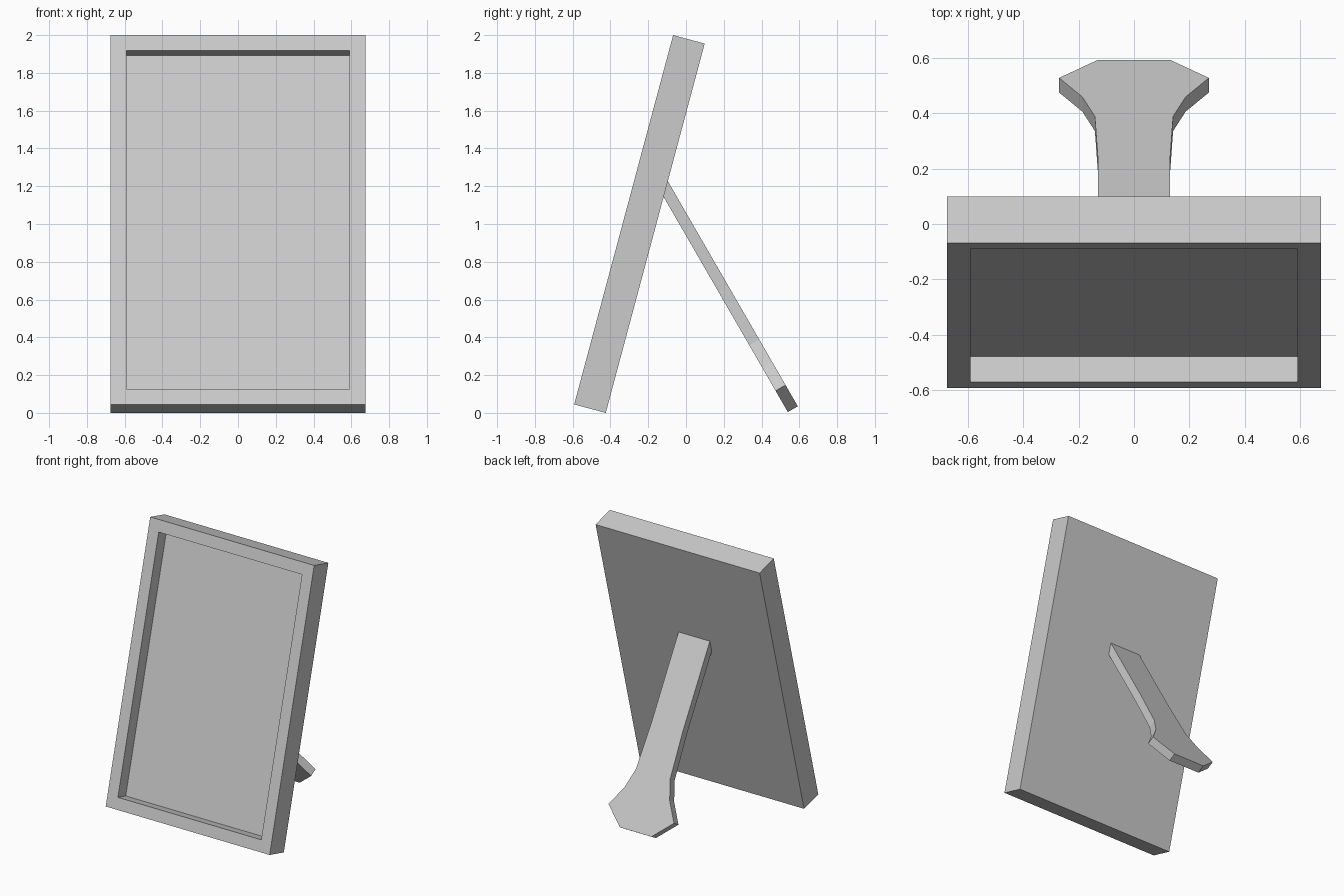
import bpy, bmesh
from math import radians
from mathutils import Matrix, Vector

if "Cube" in bpy.data.objects:
    bpy.data.objects.remove(bpy.data.objects["Cube"])


def finish(bm, name):
    bmesh.ops.recalc_face_normals(bm, faces=bm.faces)
    mesh = bpy.data.meshes.new(name)
    bm.to_mesh(mesh)
    bm.free()
    obj = bpy.data.objects.new(name, mesh)
    bpy.context.collection.objects.link(obj)
    return obj


# Frame sizes and its leaning placement (origin at front bottom edge)
W, T, L = 1.35, 0.173, 2.024
BORDER, RECESS = 0.12, 0.096
lean = Matrix.Translation((0, -0.592, 0.0448)) @ Matrix.Rotation(radians(-15), 4, 'X')

# Frame: slab with a recessed picture panel in the front
bm = bmesh.new()
bmesh.ops.create_cube(bm, size=1, matrix=Matrix.Translation((0, T / 2, L / 2))
                      @ Matrix.Diagonal((W, T, L, 1)))
bm.normal_update()
front = min(bm.faces, key=lambda f: f.calc_center_median().y)
bmesh.ops.inset_region(bm, faces=[front], thickness=BORDER, depth=0)
panel = bmesh.ops.extrude_discrete_faces(bm, faces=[front])["faces"][0]
bmesh.ops.translate(bm, verts=panel.verts, vec=(0, RECESS, 0))
bm.transform(lean)
finish(bm, "picture_frame")

# Easel leg: half outline (half width, distance from foot), mirrored
half = [(0.13, 0), (0.27, 0.13), (0.186, 0.268), (0.141, 0.408),
        (0.129, 0.738), (0.129, 1.45)]
outline = half + [(-x, d) for x, d in reversed(half)]
bm = bmesh.new()
face = bm.faces.new([bm.verts.new((x, d, 0)) for x, d in outline])
ext = bmesh.ops.extrude_face_region(bm, geom=[face])["geom"]
bmesh.ops.translate(bm, verts=[v for v in ext if isinstance(v, bmesh.types.BMVert)],
                    vec=(0, 0, 0.061))
bm.transform(Matrix.Translation((0, 0.592, 0.035)) @ Matrix.Rotation(radians(120), 4, 'X'))

# Trim the leg flush with the frame back
cut = bmesh.ops.bisect_plane(bm, geom=bm.verts[:] + bm.edges[:] + bm.faces[:],
                             plane_co=lean @ Vector((0, T, 0)),
                             plane_no=lean.to_3x3() @ Vector((0, 1, 0)),
                             clear_inner=True)["geom_cut"]
bmesh.ops.contextual_create(bm, geom=[e for e in cut if isinstance(e, bmesh.types.BMEdge)])
finish(bm, "easel_leg")
